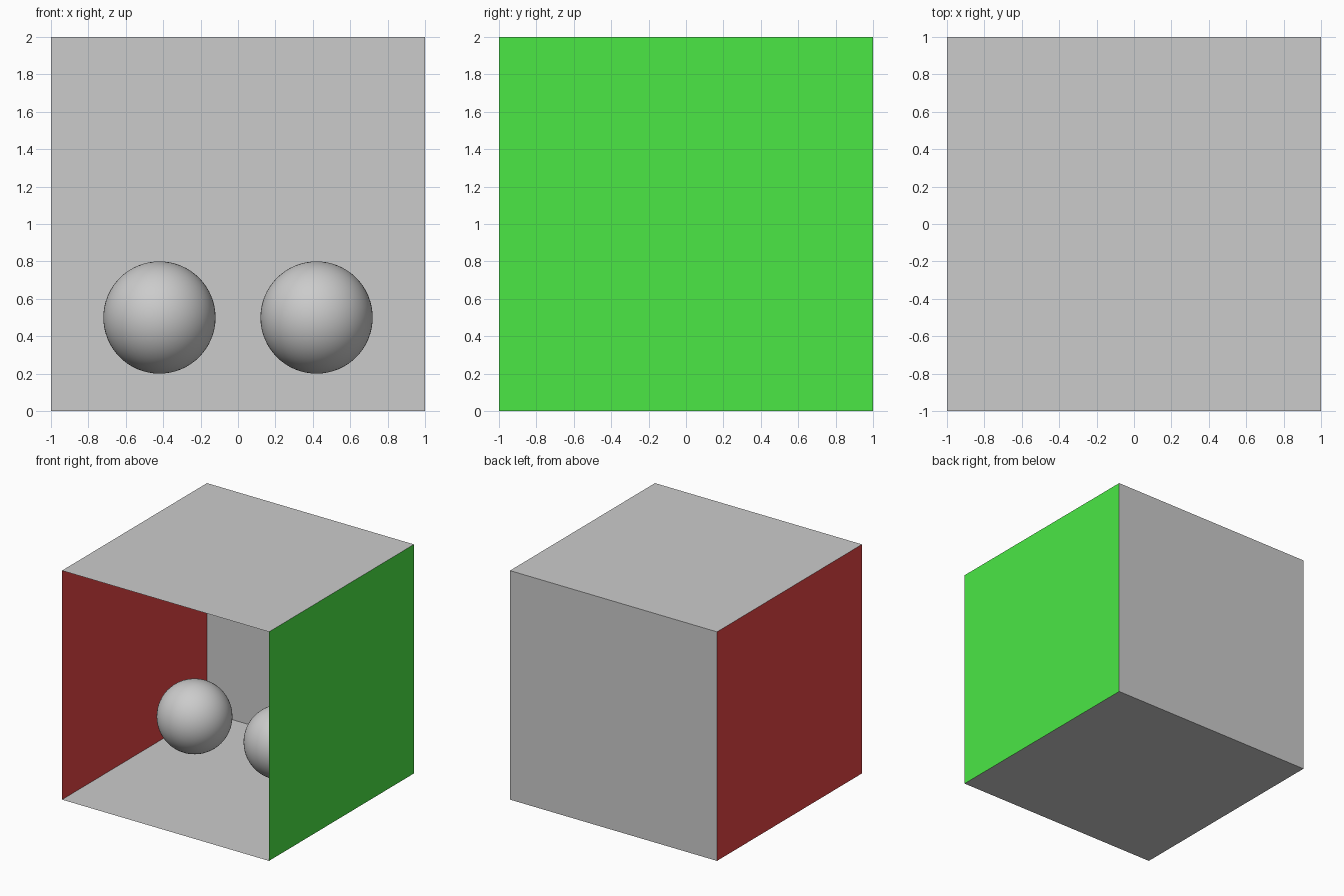
import bpy
from math import pi

if "Cube" in bpy.data.objects:
    bpy.data.objects.remove(bpy.data.objects["Cube"])


def material(name, rgb):
    mat = bpy.data.materials.new(name)
    mat.diffuse_color = (*rgb, 1.0)
    mat.use_nodes = True
    mat.node_tree.nodes["Principled BSDF"].inputs["Base Color"].default_value = mat.diffuse_color
    return mat


def wall(name, location, rotation, mat=None):
    bpy.ops.mesh.primitive_plane_add(size=2, location=location, rotation=rotation)
    obj = bpy.context.object
    obj.name = name
    if mat:
        obj.data.materials.append(mat)


red = material("red_paint", (0.8, 0.06, 0.06))
green = material("green_paint", (0.07, 0.8, 0.06))

# Open-fronted room, every face turned inwards
wall("floor", (0, 0, 0), (0, 0, 0))
wall("ceiling", (0, 0, 2), (pi, 0, 0))
wall("back_wall", (0, 1, 1), (pi / 2, 0, 0))
wall("left_wall", (-1, 0, 1), (0, pi / 2, 0), red)
wall("right_wall", (1, 0, 1), (0, -pi / 2, 0), green)

# Two floating balls
for name, x in (("left_ball", -0.42), ("right_ball", 0.42)):
    bpy.ops.mesh.primitive_uv_sphere_add(segments=64, ring_count=32, radius=0.3,
                                         location=(x, 0, 0.5))
    bpy.context.object.name = name
    bpy.ops.object.shade_smooth()
